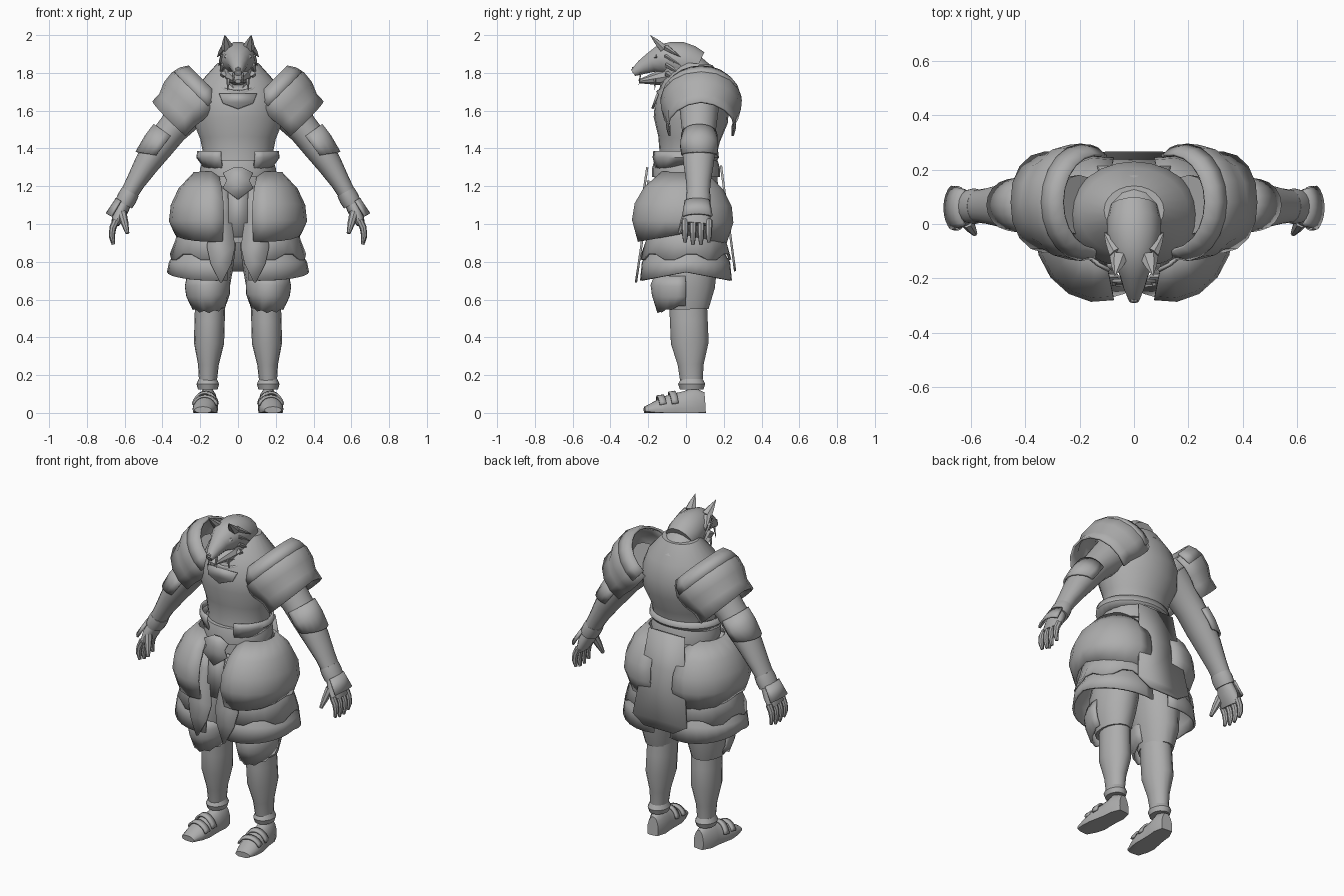
import bpy, bmesh
from math import sin, cos, pi, radians
from mathutils import Vector

old_cube = bpy.data.objects.get("Cube")
if old_cube:
    bpy.data.objects.remove(old_cube)

material = bpy.data.materials.new("plain grey")
material.use_nodes = True
grey = (0.42, 0.42, 0.42, 1)
material.diffuse_color = grey
material.node_tree.nodes["Principled BSDF"].inputs["Base Color"].default_value = grey

ACROSS, ALONG = Vector((1, 0, 0)), Vector((0, 1, 0))


def finish(name, bm, mirror, thickness):
    """Turn the mesh into a shaded object with its modifiers."""
    bmesh.ops.remove_doubles(bm, verts=bm.verts, dist=0.0005)
    bmesh.ops.recalc_face_normals(bm, faces=bm.faces)
    mesh = bpy.data.meshes.new(name)
    bm.to_mesh(mesh)
    bm.free()
    mesh.materials.append(material)
    part = bpy.data.objects.new(name, mesh)
    bpy.context.scene.collection.objects.link(part)
    if thickness:
        solid = part.modifiers.new("thickness", 'SOLIDIFY')
        solid.thickness, solid.offset = thickness, 0
    if mirror:
        part.modifiers.new("mirror", 'MIRROR')
    bpy.ops.object.select_all(action='DESELECT')
    part.select_set(True)
    bpy.context.view_layer.objects.active = part
    bpy.ops.object.shade_smooth_by_angle(angle=radians(35))


def loft(name, start, end, widths, depth=lambda t: 1, bow=(0, 0, 0), ref=ACROSS,
         segments=16, arc=None, mirror=False, thickness=0.012, hem=None, floor=None):
    """Skin evenly spaced ellipses from start to end; an arc leaves an open shell."""
    bm, rows = bmesh.new(), []
    start, end, bow = Vector(start), Vector(end), Vector(bow)
    last = len(widths) - 1
    first_angle, last_angle = arc or (0, 360)
    count = segments + 1 if arc else segments
    for i, width in enumerate(widths):
        t = i / last
        centre = start.lerp(end, t) + bow * sin(pi * t)
        tangent = (end - start + bow * pi * cos(pi * t)).normalized()
        side = (ref - tangent * ref.dot(tangent)).normalized()
        up = tangent.cross(side) * depth(t)
        row = []
        for k in range(count):
            angle = radians(first_angle + (last_angle - first_angle) * k / segments)
            point = centre + (side * cos(angle) + up * sin(angle)) * width
            if hem and i == last:
                point += tangent * hem(k, angle)
            if floor is not None:
                point.z = max(point.z, floor)
            row.append(bm.verts.new(point))
        rows.append(row)
    for upper, lower in zip(rows, rows[1:]):
        for k in range(segments):
            n = (k + 1) % count
            bm.faces.new((upper[k], upper[n], lower[n], lower[k]))
    if not arc:
        bm.faces.new(rows[0])
        bm.faces.new(rows[-1])
    finish(name, bm, mirror, thickness if arc else 0)


def spike(name, base, tip, width, mirror=True, flat=0.7):
    loft(name, base, tip, [width, width * 0.6, 0.001], depth=lambda t: flat,
         segments=6, mirror=mirror)


def panel(name, top_y, bottom_y, rows, middle=0, mirror=False):
    """Hanging plate made of rows (height, half width)."""
    bm, edges = bmesh.new(), []
    top, bottom = rows[0][0], rows[-1][0]
    for z, half in rows:
        y = top_y + (bottom_y - top_y) * (top - z) / (top - bottom)
        edges.append([bm.verts.new((middle + s * half, y, z)) for s in (-1, 1)])
    for upper, lower in zip(edges, edges[1:]):
        bm.faces.new((upper[0], upper[1], lower[1], lower[0]))
    finish(name, bm, mirror, 0.012)


# Torso, hips and waist
loft("torso", (0, 0, 1.25), (0, .05, 1.85), [.19, .18, .2, .24, .24, .2, .11],
     depth=lambda t: .82, segments=24)
loft("hips", (0, 0, 1.3), (0, 0, .9), [.19, .21, .19], depth=lambda t: .85)
loft("belt", (0, 0, 1.34), (0, 0, 1.25), [.185, .2, .2], depth=lambda t: .9, segments=24)
loft("waist_flange", (0, -.01, 1.385), (0, -.01, 1.32), [.21, .215, .19], depth=lambda t: .83,
     segments=24, arc=(115, 425), hem=lambda k, angle: .04 * max(0, sin(angle)))
panel("breast_notch", -.15, -.178, [(1.69, .1), (1.64, .08), (1.61, .001)])
loft("collar", (0, 0, 1.7), (0, -.04, 1.77), [.13, .115, .12], depth=lambda t: 1.1,
     segments=20, arc=(0, 360))

# Head
loft("neck", (0, .01, 1.64), (0, -.03, 1.86), [.1, .095, .09], depth=lambda t: 1.25)
loft("nape", (0, .08, 1.72), (0, -.03, 1.9), [.13, .12, .095, .07], depth=lambda t: .9)
loft("head", (0, .06, 1.83), (0, -.28, 1.8), [.09, .1, .1, .09, .08, .055, .04, .02],
     bow=(0, 0, .06), segments=14)
loft("lower_jaw", (0, -.1, 1.78), (0, -.25, 1.755), [.07, .055, .035, .015],
     depth=lambda t: .7, segments=10)
loft("nose", (0, -.25, 1.82), (0, -.285, 1.815), [.02, .015], segments=8)
spike("ears", (.055, -.12, 1.93), (.07, -.19, 2), .035)
spike("brows", (.06, -.15, 1.89), (.015, -.21, 1.86), .018)
spike("fangs", (.024, -.24, 1.8), (.026, -.25, 1.735), .008)
spike("tusks", (.05, -.165, 1.77), (.055, -.165, 1.71), .012)
spike("chin_tuft", (0, -.11, 1.75), (0, -.13, 1.66), .07, mirror=False, flat=.5)
for i in range(4):
    z = 1.93 - i * .045
    spike(f"cheek_fur_{i}", (.06, -.1, z), (.11 - i * .008, -.03, z - .045), .035, flat=.5)

# Arms and hands
loft("arms", (.2, .07, 1.66), (.6, .065, 1.12), [.11, .1, .09, .09, .08, .065, .057],
     depth=lambda t: 1 - t / 4, bow=(.02, 0, .02), ref=ALONG, mirror=True)
loft("elbow_guards", (.37, .07, 1.475), (.46, .07, 1.35), [.09, .096, .09], ref=ALONG,
     depth=lambda t: .98 - t / 12, segments=10, arc=(-10, 190), mirror=True,
     hem=lambda k, angle: .04 * sin(angle) - .02)
spike("elbow_spikes", (.475, .07, 1.44), (.45, .07, 1.51), .025)
loft("wrist_cuffs", (.57, .065, 1.17), (.605, .065, 1.105), [.062, .066, .062],
     depth=lambda t: .8, ref=ALONG, mirror=True)
loft("hand_guards", (.605, .06, 1.115), (.65, .06, 1.03), [.07, .085],
     depth=lambda t: .6, ref=ALONG, segments=8, arc=(25, 155), mirror=True)
loft("palms", (.6, .065, 1.12), (.65, .055, 1), [.05, .07, .075],
     depth=lambda t: .8 - t / 2, ref=ALONG, mirror=True)
for i in range(4):
    y = .042 * i - .005
    loft(f"fingers_{i}", (.645, y, 1.02), (.66, y, .885 + .012 * abs(i - 1.5)),
         [.019, .018, .016, .009], bow=(.015, 0, 0), ref=ALONG, segments=8, mirror=True)
loft("thumbs", (.615, .01, 1.06), (.585, -.035, .95), [.025, .02, .01],
     ref=ALONG, segments=8, mirror=True)

# Shoulder shells
loft("shoulder_guards", (.15, .08, 1.7), (.325, .08, 1.515), [.18, .21, .205, .18, .18],
     ref=ALONG, segments=10, arc=(-22, 202), mirror=True,
     hem=lambda k, angle: .015 * abs(cos(angle)) - .01)
loft("shoulder_crests", (.135, .08, 1.71), (.19, .08, 1.655), [.175, .2, .21],
     ref=ALONG, segments=12, arc=(-12, 192), mirror=True)

# Hip shells and layered skirts
loft("hip_guards", (.13, -.01, 1.27), (.13, -.02, .93), [.1, .18, .22, .23, .2],
     depth=lambda t: 1.15, segments=10, arc=(-104, 104), mirror=True,
     hem=lambda k, angle: .05 * abs(sin(angle)) - .02)
loft("upper_skirts", (.12, 0, 1), (.12, 0, .83), [.19, .205, .235], segments=14,
     arc=(-100, 100), mirror=True, hem=lambda k, angle: .02 if k % 4 < 2 else -.01)
loft("lower_skirts", (.12, 0, .92), (.12, 0, .735), [.17, .2, .24, .25],
     depth=lambda t: .95, arc=(-105, 105), mirror=True,
     hem=lambda k, angle: .045 * abs(sin(angle)) - .01)

# Hanging cloths and buckle
panel("front_cloth", -.2, -.225, [(1.23, .05), (.93, .05)])
panel("front_tails", -.19, -.265, [(1.2, .03), (1.08, .045), (.88, .075), (.79, .055), (.69, .005)],
      middle=.09, mirror=True)
panel("back_cloth", .185, .26, [(1.31, .12), (1.1, .14), (.8, .18), (.75, .1)])
panel("buckle", -.205, -.23, [(1.3, .02), (1.27, .08), (1.23, .06), (1.19, .08), (1.13, .001)])

# Legs and shoes
loft("trousers", (.1, 0, .98), (.155, .005, .55), [.1, .115, .12, .11, .085],
     depth=lambda t: 1.35, bow=(.02, 0, 0), mirror=True)
loft("knee_guards", (.165, -.015, .73), (.155, -.015, .57), [.1, .115, .11, .09],
     depth=lambda t: 1.45, segments=12, arc=(-5, 185), mirror=True,
     hem=lambda k, angle: .04 * sin(angle) - .012 * (k % 2))
loft("shins", (.147, .01, .6), (.16, .03, .14), [.08, .08, .08, .055, .045],
     depth=lambda t: 1.25, mirror=True)
loft("ankle_cuffs", (.16, .03, .18), (.16, .03, .125), [.048, .06, .052],
     depth=lambda t: 1.2, mirror=True)
loft("shoes", (.155, .1, .03), (.185, -.22, .015), [.035, .055, .055, .06, .066, .06, .045],
     depth=lambda t: 2.3 - 1.9 * t, segments=18, mirror=True, floor=0)
for name, y, rise in (("upper", -.045, 1.25), ("lower", -.11, .95)):
    loft(f"{name}_shoe_straps", (.17, y, .03), (.175, y - .035, .025), [.066, .066],
         depth=lambda t: rise, segments=10, arc=(15, 165), mirror=True)
